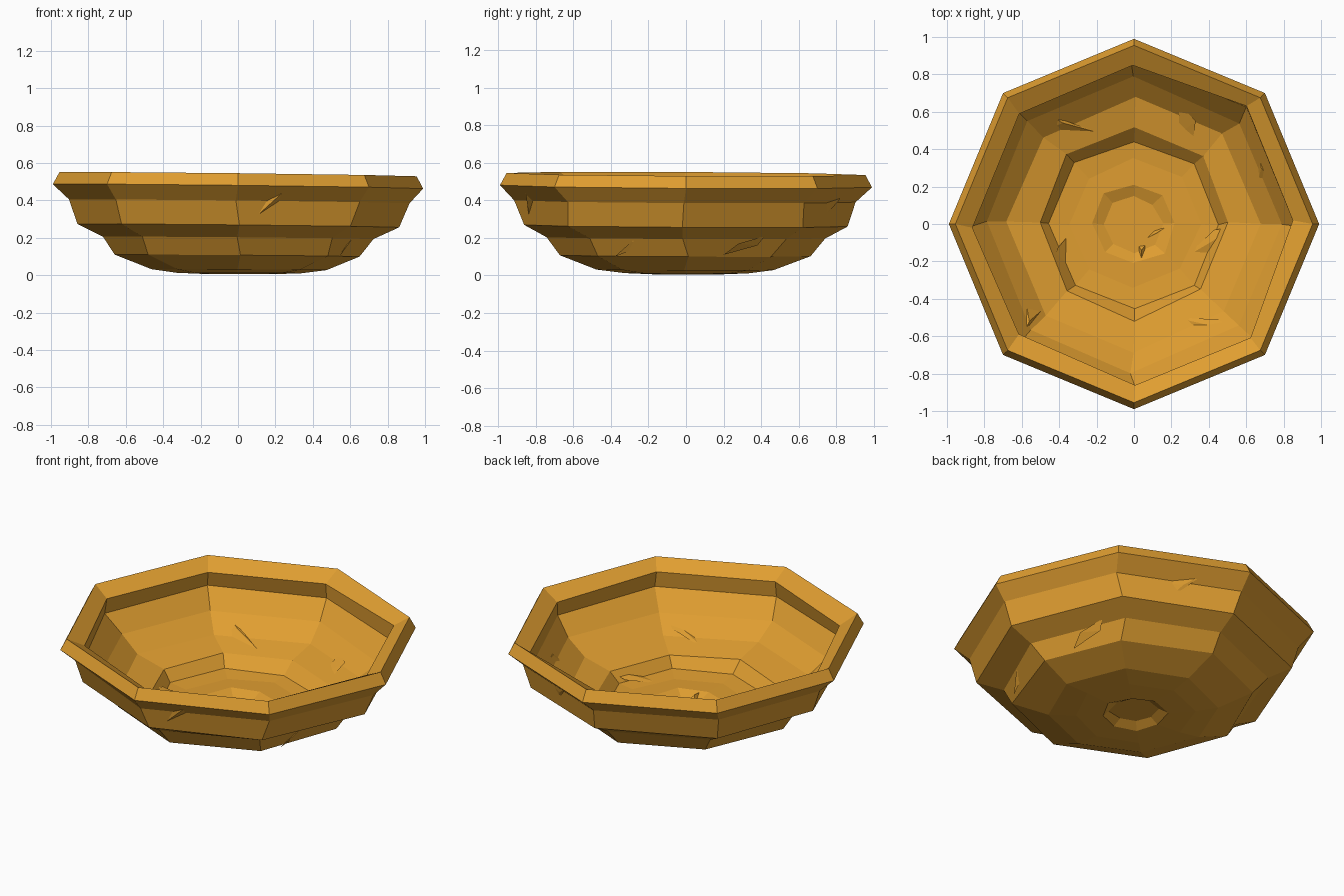
import bpy, bmesh, math, random
from mathutils import Vector

random.seed(4)
SIDES = 8
cube = bpy.data.objects.get("Cube")
if cube:
    bpy.data.objects.remove(cube)

# Single clay colour
clay = bpy.data.materials.new("ochre clay")
clay.use_nodes = True
colour = (0.74, 0.34, 0.03, 1)
clay.diffuse_color = colour
clay.node_tree.nodes["Principled BSDF"].inputs["Base Color"].default_value = colour

# Profiles as (corner radius, height), from the centre outwards
OUTER = [(0.13, 0.035), (0.18, 0.006), (0.33, 0.012), (0.47, 0.03), (0.66, 0.105),
         (0.73, 0.2), (0.87, 0.265), (0.905, 0.395), (0.99, 0.475), (0.955, 0.54)]
INNER = [(0.15, 0.05), (0.22, 0.075), (0.35, 0.075), (0.45, 0.085), (0.51, 0.15),
         (0.68, 0.19), (0.79, 0.28), (0.88, 0.39), (0.86, 0.485)]


def finish(bm, name):
    bmesh.ops.recalc_face_normals(bm, faces=bm.faces)
    mesh = bpy.data.meshes.new(name)
    bm.to_mesh(mesh)
    bm.free()
    mesh.materials.append(clay)
    obj = bpy.data.objects.new(name, mesh)
    bpy.context.collection.objects.link(obj)
    return obj


def tilt(x, y):
    return -0.012 * x - 0.006 * y


def ring(bm, r, z, wobble):
    verts = []
    for i in range(SIDES):
        a = math.tau * i / SIDES + random.uniform(-wobble, wobble)
        rr = r + random.uniform(-wobble, wobble) * 0.5
        x, y = rr * math.cos(a), rr * math.sin(a)
        verts.append(bm.verts.new((x, y, z + tilt(x, y) * r)))
    return verts


# Bowl: closed, faceted shell with a rolled rim and a hollow foot
bm = bmesh.new()
rings = []
for r, z in OUTER + INNER[::-1]:
    wobble = 0.0 if r > 0.94 else 0.025
    rings.append(ring(bm, r, z, wobble))
for low, high in zip(rings, rings[1:]):
    for i in range(SIDES):
        j = (i + 1) % SIDES
        bm.faces.new((low[i], low[j], high[j], high[i]))
bm.faces.new(rings[0])
bm.faces.new(rings[-1])
finish(bm, "bowl")


def inner_height(x, y):
    step = math.tau / SIDES
    r = max(x * math.cos((k + 0.5) * step) + y * math.sin((k + 0.5) * step)
            for k in range(SIDES)) / math.cos(step / 2)
    for (r0, z0), (r1, z1) in zip(INNER, INNER[1:]):
        if r <= r1:
            return z0 + (z1 - z0) * max(0, r - r0) / (r1 - r0)
    return INNER[-1][1]


def chip(name, points):
    bm = bmesh.new()
    v = [bm.verts.new(p) for p in points]
    for a, b, c in ((0, 1, 2), (0, 1, 3), (1, 2, 3), (2, 0, 3)):
        bm.faces.new((v[a], v[b], v[c]))
    finish(bm, name)


# Ragged clay folds inside: three base corners, then the raised corner
FOLDS = [
    ((0.54, -0.02), (0.27, -0.18), (0.36, -0.19), (0.43, -0.03)),
    ((-0.35, -0.06), (-0.44, -0.27), (-0.37, -0.22), (-0.41, -0.13)),
    ((0.04, -0.31), (0.02, -0.11), (0.07, -0.1), (0.04, -0.14)),
    ((0.22, -0.5), (0.53, -0.57), (0.3, -0.56), (0.45, -0.51)),
    ((-0.58, -0.4), (-0.58, -0.57), (-0.48, -0.45), (-0.56, -0.52)),
    ((-0.45, 0.58), (-0.16, 0.48), (-0.48, 0.5), (-0.38, 0.54)),
    ((0.24, 0.64), (0.31, 0.42), (0.24, 0.48), (0.33, 0.55)),
    ((0.66, 0.42), (0.66, 0.21), (0.73, 0.24), (0.68, 0.3)),
    ((0.04, -0.09), (0.18, -0.01), (0.1, -0.03), (0.12, -0.05)),
]
for n, pts in enumerate(FOLDS):
    corners = [Vector((x, y, inner_height(x, y) + tilt(x, y) - 0.012)) for x, y in pts]
    corners[3].z += 0.032
    chip(f"inner_fold_{n + 1}", corners)

# Folds on the outer wall
chip("front_wall_fold", [(0.06, -0.83, 0.28), (0.28, -0.86, 0.48),
                         (0.3, -0.76, 0.42), (0.13, -0.84, 0.38)])
chip("back_wall_fold", [(0.2, 0.86, 0.45), (0.4, 0.72, 0.37),
                        (0.38, 0.69, 0.26), (0.3, 0.78, 0.37)])
chip("lower_side_fold", [(0.54, -0.38, 0.1), (0.62, -0.24, 0.22),
                         (0.6, -0.2, 0.17), (0.6, -0.29, 0.18)])
chip("lower_back_fold", [(0.6, 0.2, 0.11), (0.58, 0.42, 0.21),
                         (0.56, 0.38, 0.16), (0.62, 0.28, 0.17)])
